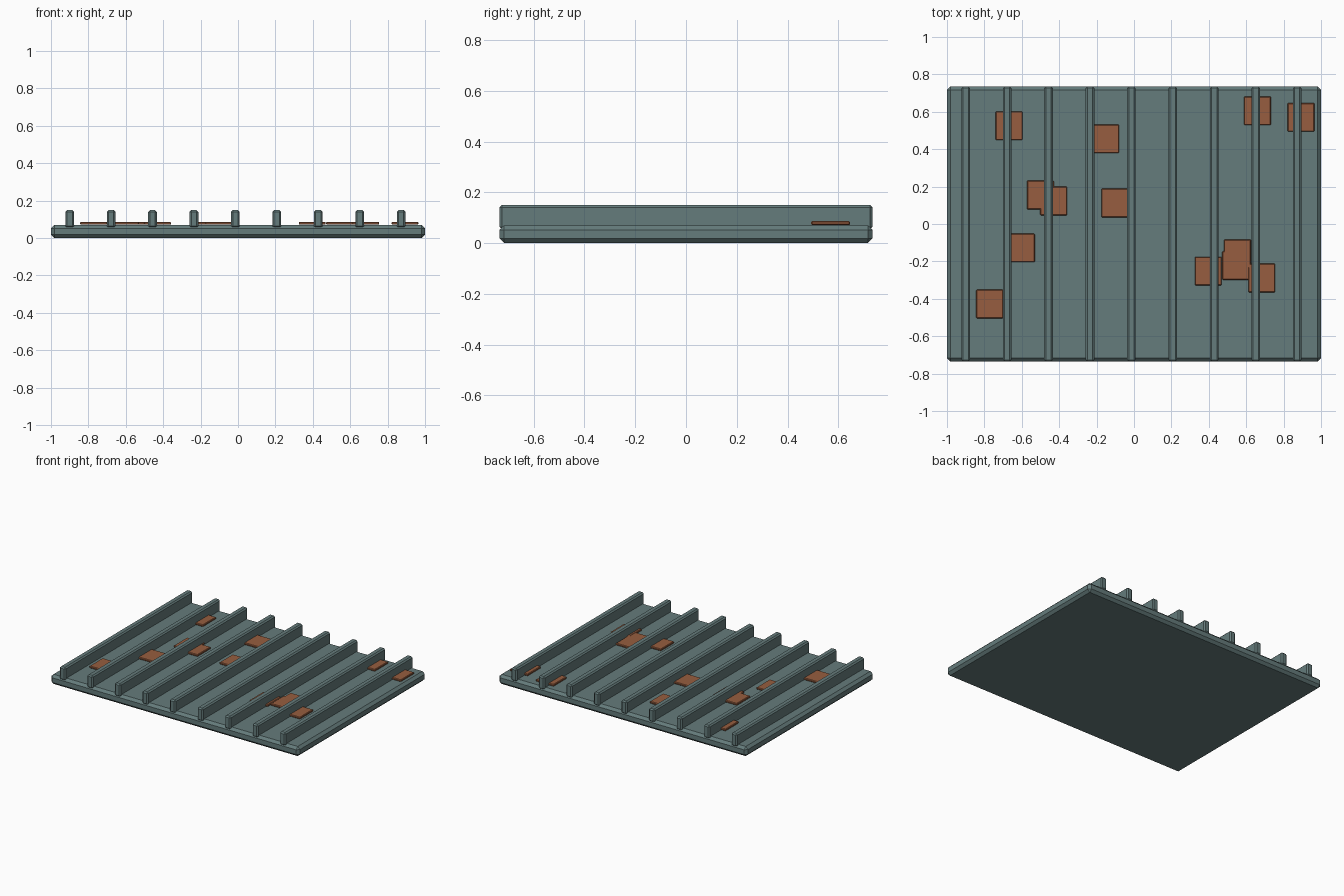
import bpy

if "Cube" in bpy.data.objects:
    bpy.data.objects.remove(bpy.data.objects["Cube"])


def material(name, color):
    m = bpy.data.materials.new(name)
    m.diffuse_color = (*color, 1)
    m.use_nodes = True
    m.node_tree.nodes["Principled BSDF"].inputs["Base Color"].default_value = m.diffuse_color
    return m


def box(name, center, size, bevel, mat):
    bpy.ops.mesh.primitive_cube_add(size=1, location=center)
    ob = bpy.context.object
    ob.name = name
    ob.scale = size
    bpy.ops.object.transform_apply(location=False, rotation=False, scale=True)
    mod = ob.modifiers.new("Chamfer", 'BEVEL')
    mod.width = bevel
    mod.segments = 1
    ob.data.materials.append(mat)
    return ob


steel = material("painted_steel", (0.13, 0.20, 0.20))
rust = material("rust", (0.31, 0.11, 0.05))

DEPTH = 1.47

# Base sheet
box("base_panel", (0, 0, 0.035), (2, DEPTH, 0.07), 0.018, steel)

# Evenly spaced ribs running front to back
for i in range(9):
    box(f"rib_{i + 1}", (-0.9 + i * 0.2215, 0, 0.102), (0.046, DEPTH, 0.094), 0.009, steel)

# Thin rust patches lying on the sheet
patches = [
    (-0.668, 0.525), (-0.152, 0.455), (-0.103, 0.112), (-0.50, 0.155),
    (-0.43, 0.123), (-0.602, -0.128), (-0.772, -0.428), (0.66, 0.605),
    (0.893, 0.57), (0.397, -0.252), (0.553, -0.16), (0.543, -0.222),
    (0.683, -0.289),
]
for i, (x, y) in enumerate(patches):
    box(f"rust_patch_{i + 1}", (x, y, 0.0785), (0.144, 0.153, 0.015), 0.004, rust)
